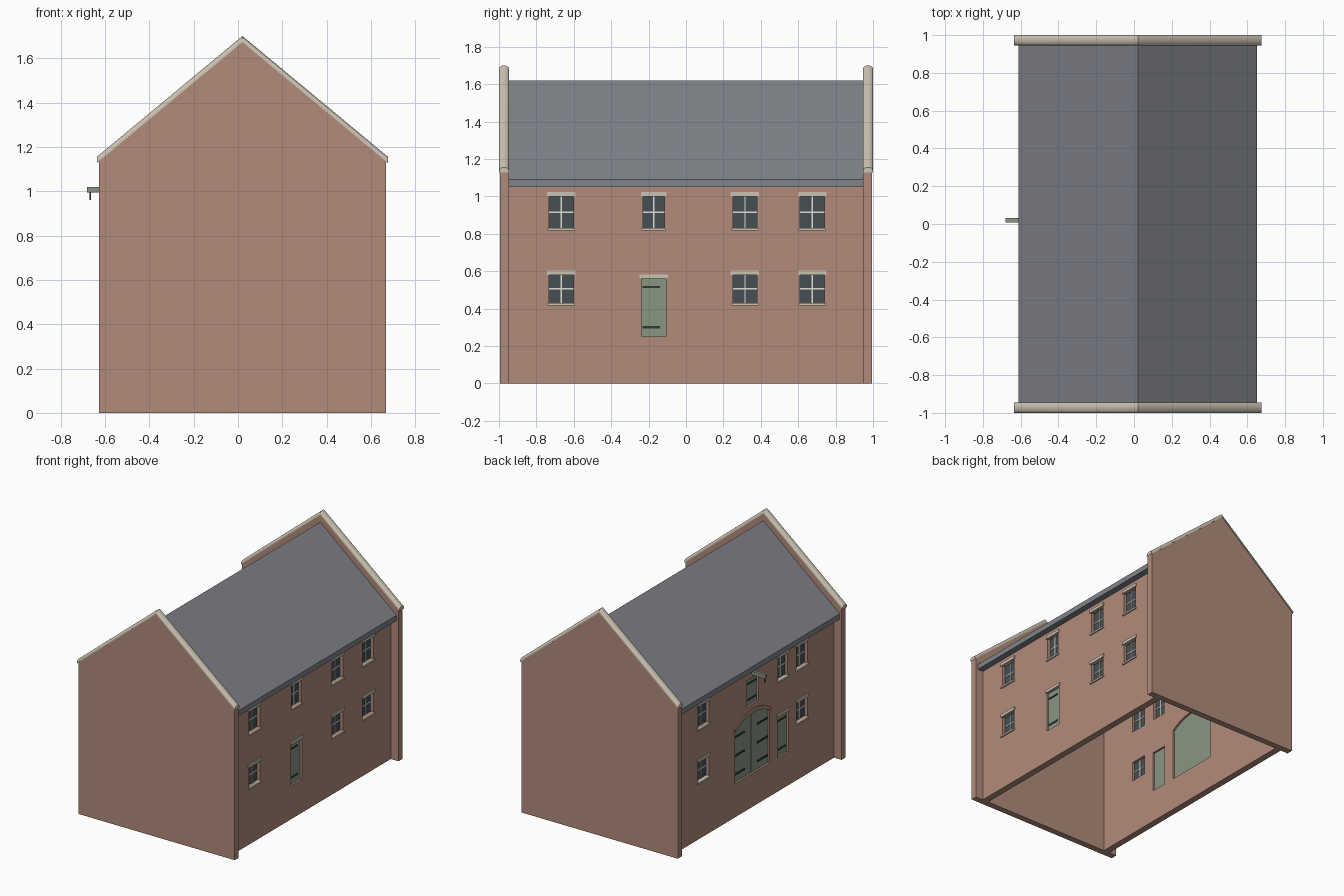
import bpy, bmesh, math

if "Cube" in bpy.data.objects:
    bpy.data.objects.remove(bpy.data.objects["Cube"], do_unlink=True)


def material(name, rgb):
    lin = [((c / 255 + 0.055) / 1.055) ** 2.4 for c in rgb] + [1]
    m = bpy.data.materials.new(name)
    m.use_nodes = True
    m.diffuse_color = lin
    m.node_tree.nodes["Principled BSDF"].inputs["Base Color"].default_value = lin
    return m


brick = material("brick", (177, 139, 122))
stone = material("pale stone", (203, 195, 178))
slate = material("slate", (128, 131, 137))
glass = material("dark glass", (70, 80, 85))
sage = material("sage paint", (138, 150, 132))
iron = material("dark iron", (52, 56, 54))
white = material("white paint", (226, 226, 216))

CX = 0.02          # ridge line
WALL = 0.585       # outer wall face, measured from the ridge line
THICK = 0.05


def finish(name, bm, mat):
    bmesh.ops.recalc_face_normals(bm, faces=bm.faces)
    me = bpy.data.meshes.new(name)
    bm.to_mesh(me)
    bm.free()
    me.materials.append(mat)
    ob = bpy.data.objects.new(name, me)
    bpy.context.collection.objects.link(ob)
    return ob


def loft(name, rings, mat):
    """Closed solid through matching rings of points."""
    bm = bmesh.new()
    rows = [[bm.verts.new(p) for p in r] for r in rings]
    n = len(rows[0])
    for a, b in zip(rows, rows[1:]):
        for i in range(n):
            j = (i + 1) % n
            bm.faces.new((a[i], a[j], b[j], b[i]))
    bm.faces.new(rows[0])
    bm.faces.new(rows[-1])
    return finish(name, bm, mat)


def along_y(name, pts, y0, y1, mat):
    return loft(name, [[(x, y, z) for x, z in pts] for y in (y0, y1)], mat)


def on_wall(name, s, pts, d0, d1, mat):
    """Extrude a (y, z) profile from depth d0 to d1 behind the wall face."""
    return loft(name, [[(CX + s * (WALL - d), y, z) for y, z in pts]
                       for d in (d0, d1)], mat)


def rect(y, w, z0, z1):
    return [(y - w / 2, z0), (y + w / 2, z0), (y + w / 2, z1), (y - w / 2, z1)]


def arc(y, w, spring, rise, n=12):
    """Points of a segmental arch from +y to -y."""
    r = (w * w / 4 + rise * rise) / (2 * rise)
    a = math.asin(w / 2 / r)
    return [(y + r * math.sin(a - 2 * a * i / n),
             spring + rise - r + r * math.cos(a - 2 * a * i / n)) for i in range(n + 1)]


def cut(wall, s, pts):
    c = on_wall("opening_cutter", s, pts, -0.1, 0.15, brick)
    c.hide_render = True
    c.hide_set(True)
    mod = wall.modifiers.new("opening", 'BOOLEAN')
    mod.object = c
    mod.operation = 'DIFFERENCE'
    mod.solver = 'EXACT'


def lintel(name, s, y, w, z):
    on_wall(name, s, rect(y, w + 0.022, z, z + 0.023), -0.008, 0.02, stone)


def window(wall, s, y, w, z0, z1):
    cut(wall, s, rect(y, w, z0, z1))
    on_wall("window_glass", s, rect(y, w, z0, z1), 0.024, 0.030, glass)
    zm = (z0 + z1) / 2
    b = 0.007
    for p in (rect(y, b, z0, z1), rect(y, w, zm - b / 2, zm + b / 2)):
        on_wall("window_bar", s, p, 0.019, 0.035, white)
    lintel("window_lintel", s, y, w, z1)
    on_wall("window_sill", s, rect(y, w + 0.015, z0 - 0.013, z0), -0.01, 0.02, stone)


def door(wall, s, y, w, z0, z1, straps, name):
    cut(wall, s, rect(y, w, z0, z1))
    on_wall(name, s, rect(y, w, z0, z1), 0.015, 0.035, sage)
    for z in straps:
        on_wall(name + "_strap", s, rect(y - 0.012, w * 0.72, z - 0.006, z + 0.006),
                0.01, 0.016, iron)


# Long side walls
walls = {s: on_wall("side_wall", s, rect(0, 1.91, 0, 1.09), 0, THICK, brick)
         for s in (1, -1)}
UP, LOW = (0.83, 1.0), (0.43, 0.58)

# Left wall: windows and door
for y, w, zs in ((-0.667, 0.13, UP), (-0.173, 0.115, UP), (0.315, 0.13, UP),
                 (0.675, 0.13, UP), (-0.667, 0.13, LOW), (0.315, 0.13, LOW),
                 (0.675, 0.13, LOW)):
    window(walls[1], 1, y, w, *zs)
door(walls[1], 1, -0.173, 0.13, 0.25, 0.56, (0.30, 0.515), "side_door")
lintel("door_lintel", 1, -0.173, 0.13, 0.56)

# Right wall: windows, door, hoist door
for y, w, zs in ((0.6, 0.13, UP), (-0.34, 0.115, UP), (-0.565, 0.13, UP),
                 (0.6, 0.13, LOW), (-0.565, 0.13, LOW)):
    window(walls[-1], -1, y, w, *zs)
door(walls[-1], -1, -0.34, 0.13, 0.25, 0.56, (0.30, 0.515), "side_door")
lintel("door_lintel", -1, -0.34, 0.13, 0.56)
door(walls[-1], -1, 0.02, 0.14, 0.77, 0.97, (0.81, 0.93), "hoist_door")

# Arched double gate with brick arch and iron straps
GY, GW, Z0, SPRING, RISE = 0.02, 0.41, 0.25, 0.645, 0.065
top = arc(GY, GW, SPRING, RISE)
gate = [(GY - GW / 2, Z0), (GY + GW / 2, Z0)] + top
cut(walls[-1], -1, gate)
half = len(top) // 2
gap = 0.002
leaf_a = [(GY + gap, Z0), (GY + GW / 2, Z0)] + top[:half] + [(GY + gap, SPRING + RISE)]
for k in (1, -1):
    leaf = [(GY + k * (y - GY), z) for y, z in leaf_a]
    on_wall("gate_leaf", -1, leaf, 0.015, 0.035, sage)
    for z in (0.31, 0.45, 0.59):
        on_wall("gate_strap", -1, rect(GY + k * 0.135, 0.12, z - 0.006, z + 0.006),
                0.009, 0.016, iron)
outer = arc(GY, GW + 0.03, SPRING + 0.018, RISE + 0.008)
on_wall("gate_arch", -1, top + outer[::-1], -0.008, 0.02, brick)

# Hoist beam and hook
beam_x = CX - WALL
along_y("hoist_beam", [(beam_x + 0.03, 0.995), (-0.68, 0.995), (-0.68, 1.02),
                       (beam_x + 0.03, 1.02)], 0.009, 0.031, sage)
along_y("hoist_hook", [(-0.67, 0.96), (-0.663, 0.96), (-0.663, 0.996), (-0.67, 0.996)],
        0.016, 0.024, iron)

# Slate roof with eaves
EAVE = 0.632
along_y("roof", [(CX - EAVE, 1.05), (CX - EAVE, 1.09), (CX, 1.62), (CX + EAVE, 1.09),
                 (CX + EAVE, 1.05), (CX + WALL - 0.02, 1.05), (CX, 1.56),
                 (CX - WALL + 0.02, 1.05)], -0.95, 0.95, slate)

# Gable walls with rounded coping
GH, APEX, SHOULDER = 0.648, 1.672, 1.134
for s in (-1, 1):
    along_y("gable_wall", [(CX - GH, 0), (CX + GH, 0), (CX + GH, SHOULDER), (CX, APEX),
                           (CX - GH, SHOULDER)], s * 0.946, s * 0.994, brick)
    section = [(s * 0.973 + 0.027 * math.cos(math.pi * i / 12),
                0.008 + 0.020 * math.sin(math.pi * i / 12)) for i in range(13)]
    section = [(section[0][0], 0)] + section + [(section[-1][0], 0)]
    end = GH + 0.008
    drop = (APEX - SHOULDER) * end / GH
    cope = loft("gable_coping", [[(CX + k * end, y, APEX - abs(k) * drop + h)
                                  for y, h in section] for k in (-1, 0, 1)], stone)
    bpy.ops.object.select_all(action='DESELECT')
    cope.select_set(True)
    bpy.context.view_layer.objects.active = cope
    bpy.ops.object.shade_smooth_by_angle(angle=math.radians(35))
